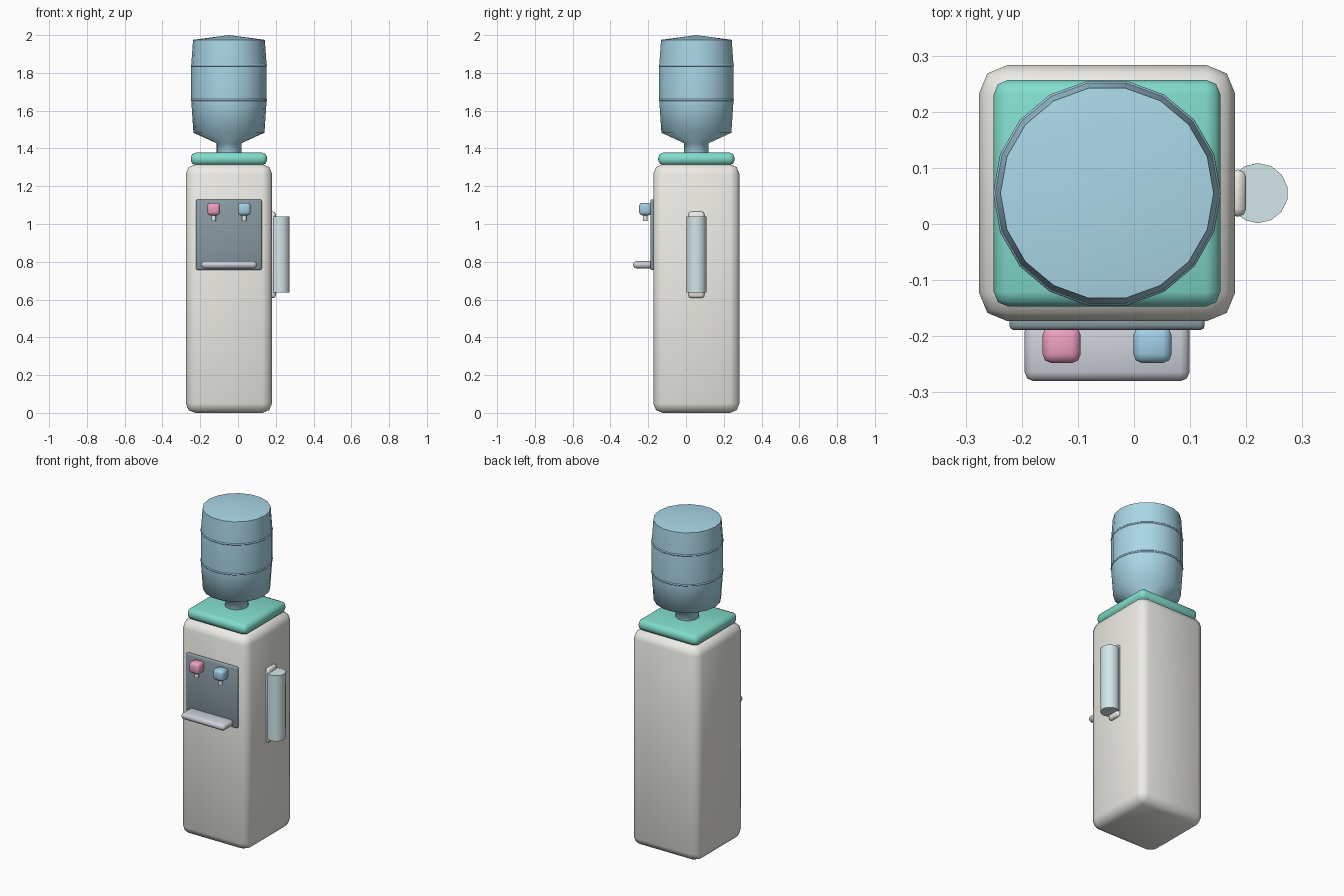
import bpy, math

if "Cube" in bpy.data.objects:
    bpy.data.objects.remove(bpy.data.objects["Cube"])

CX, CY = -0.048, 0.055   # axis shared by cabinet, lid and bottle


def finish(obj, name, color=None, angle=70):
    obj.name = name
    if color:
        mat = bpy.data.materials.get(name) or bpy.data.materials.new(name)
        mat.diffuse_color = (*color, 1)
        mat.use_nodes = True
        mat.node_tree.nodes["Principled BSDF"].inputs["Base Color"].default_value = mat.diffuse_color
        obj.data.materials.append(mat)
    bpy.ops.object.shade_smooth_by_angle(angle=math.radians(angle))
    return obj


def box(name, x, y, z, bevel, color, segments=2):
    """Rounded box from (min, max) ranges."""
    bpy.ops.mesh.primitive_cube_add(size=1, location=[sum(r) / 2 for r in (x, y, z)])
    obj = bpy.context.object
    obj.scale = [r[1] - r[0] for r in (x, y, z)]
    bpy.ops.object.transform_apply(location=False, rotation=False)
    mod = obj.modifiers.new("rounded_edges", 'BEVEL')
    mod.width, mod.segments = bevel, segments
    bpy.ops.object.modifier_apply(modifier=mod.name)
    return finish(obj, name, color, 60)


def cylinder(name, x, y, z, radius, sides, color):
    bpy.ops.mesh.primitive_cylinder_add(
        vertices=sides, radius=radius, depth=z[1] - z[0],
        location=(x, y, sum(z) / 2), rotation=(0, 0, math.pi / 2))
    return finish(bpy.context.object, name, color, 40)


def lathe(name, x, y, profile, sides, color):
    """Revolve (radius, z) points; radius 0 at the end closes in a point."""
    verts, faces, rings = [], [], []
    for r, z in profile:
        n = sides if r > 0 else 1
        rings.append([len(verts) + i for i in range(n)])
        verts += [(r * math.cos(math.tau * i / sides), r * math.sin(math.tau * i / sides), z)
                  for i in range(n)]
    for a, b in zip(rings, rings[1:]):
        for i in range(sides):
            j = (i + 1) % sides
            faces.append((a[i], a[j], b[0]) if len(b) == 1 else (a[i], a[j], b[j], b[i]))
    faces.append(rings[0][::-1])
    mesh = bpy.data.meshes.new(name)
    mesh.from_pydata(verts, [], faces)
    obj = bpy.data.objects.new(name, mesh)
    obj.location = (x, y, 0)
    bpy.context.collection.objects.link(obj)
    bpy.ops.object.select_all(action='DESELECT')
    obj.select_set(True)
    bpy.context.view_layer.objects.active = obj
    return finish(obj, name, color)


CREAM = (0.85, 0.84, 0.79)
BLUE = (0.40, 0.68, 0.80)

# Cabinet and lid
box("cabinet", (CX - .228, CX + .228), (CY - .228, CY + .228), (0, 1.316), .05, CREAM)
box("lid", (CX - .202, CX + .202), (CY - .202, CY + .202), (1.312, 1.378), .026, (.22, .72, .60))

# Water bottle with two raised bands
lathe("bottle", CX, CY,
      [(.066, 1.36), (.066, 1.428), (.188, 1.483), (.2, 1.66), (.2, 1.835), (.19, 1.975), (0, 2.0)],
      18, BLUE)
for i, z in enumerate((1.657, 1.84)):
    bpy.ops.mesh.primitive_torus_add(location=(CX, CY, z), major_radius=.197, minor_radius=.006,
                                     major_segments=18, minor_segments=6)
    finish(bpy.context.object, f"bottle_band_{i + 1}", (.36, .60, .80))

# Dispensing panel and drip tray
box("panel", (-.222, .126), (-.189, -.165), (.757, 1.13), .008, (.25, .32, .36))
box("drip_tray", (-.195, .099), (-.28, -.175), (.765, .803), .016, (.60, .63, .68))

# Hot and cold taps
for label, x, color in (("hot", -.129, (.85, .35, .52)), ("cold", .033, (.36, .62, .80))):
    box(label + "_tap", (x - .034, x + .034), (-.248, -.182), (1.046, 1.112), .016, color)
    cylinder(label + "_spout", x, -.216, (1.015, 1.06), .012, 10, CREAM)

# Cup holder on the right side
box("cup_bracket", (.17, .2), (.013, .097), (.608, 1.066), .014, CREAM)
cylinder("cup_tube", .221, CY, (.637, 1.04), .0535, 14, (.66, .80, .82)).rotation_euler.z = 0
